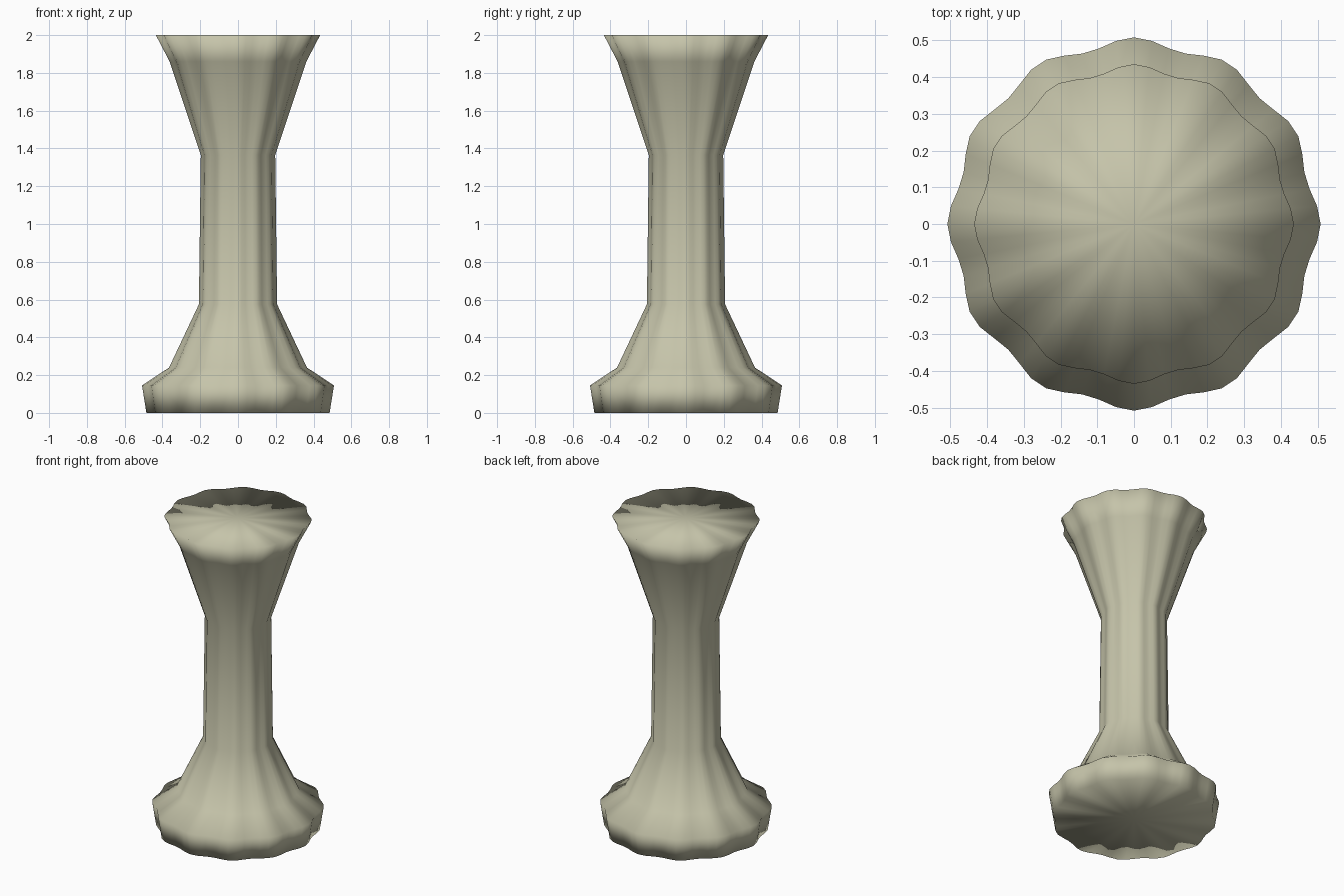
import bpy, bmesh, math

if "Cube" in bpy.data.objects:
    bpy.data.objects.remove(bpy.data.objects["Cube"])

SEGMENTS, LOBES, RIPPLE = 64, 12, 0.024

# Profile of the pedestal at the lobe crests: (radius, height)
PROFILE = [(0.485, 0.0), (0.508, 0.145), (0.365, 0.24), (0.207, 0.575),
           (0.197, 1.365), (0.362, 1.86), (0.435, 2.0)]


def fluted_ring(bm, radius, z):
    ring = []
    for i in range(SEGMENTS):
        a = math.tau * i / SEGMENTS
        r = radius * (1 - RIPPLE + RIPPLE * math.cos(LOBES * a))
        ring.append(bm.verts.new((r * math.cos(a), r * math.sin(a), z)))
    return ring


bm = bmesh.new()
rings = [fluted_ring(bm, r, z) for r, z in PROFILE]

# Fluted side walls
for low, high in zip(rings, rings[1:]):
    for i in range(SEGMENTS):
        j = (i + 1) % SEGMENTS
        bm.faces.new((low[i], low[j], high[j], high[i]))

# Flat fan caps, bottom and top
for ring, z in ((rings[0], 0.0), (rings[-1], 2.0)):
    centre = bm.verts.new((0, 0, z))
    for i in range(SEGMENTS):
        bm.faces.new((ring[i], ring[(i + 1) % SEGMENTS], centre))

bmesh.ops.recalc_face_normals(bm, faces=bm.faces[:])
for face in bm.faces:
    face.smooth = True  # the whole surface is soft, rims included

mesh = bpy.data.meshes.new("fluted_pedestal")
bm.to_mesh(mesh)
bm.free()

stone = bpy.data.materials.new("beige stone")
stone.diffuse_color = (0.56, 0.55, 0.40, 1)
stone.use_nodes = True
stone.node_tree.nodes["Principled BSDF"].inputs["Base Color"].default_value = stone.diffuse_color
mesh.materials.append(stone)

pedestal = bpy.data.objects.new("fluted_pedestal", mesh)
bpy.context.collection.objects.link(pedestal)
